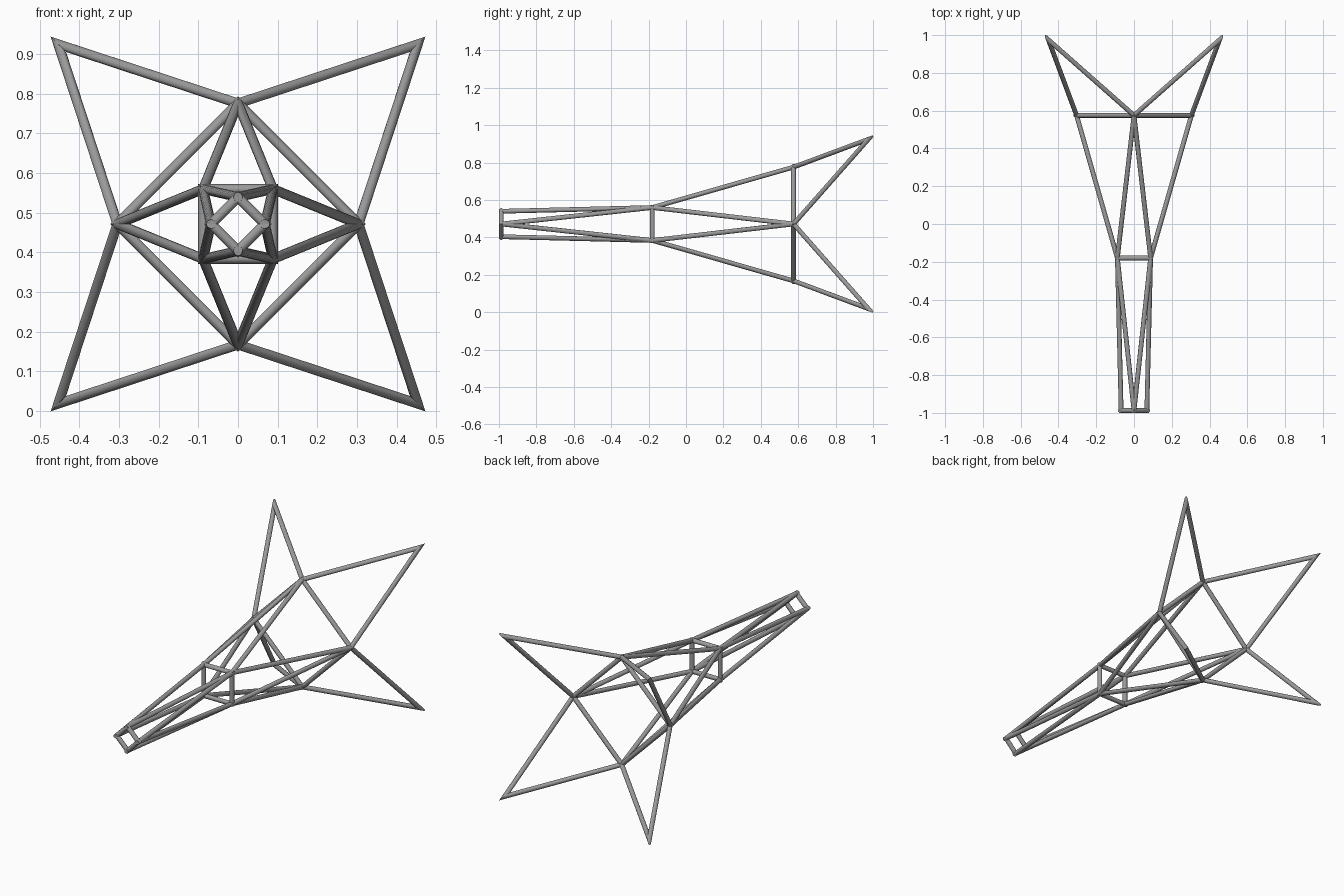
import bpy
import bmesh
from math import radians, sin, cos
from mathutils import Vector

cube = bpy.data.objects.get("Cube")
if cube:
    bpy.data.objects.remove(cube, do_unlink=True)

RADIUS = 0.0125
SIDES = 16
CENTRE = Vector((0, 0, 0.4715))
FORWARD = Vector((0, 1, 0))

grey = bpy.data.materials.new("tube_grey")
grey.use_nodes = True
grey.diffuse_color = (0.33, 0.33, 0.33, 1)
grey.node_tree.nodes["Principled BSDF"].inputs["Base Color"].default_value = (0.33, 0.33, 0.33, 1)


def node(station, angle):
    """Joint on a station (distance from the long axis, y) at an angle."""
    dist, y = station
    a = radians(angle)
    return Vector((dist * cos(a), y, dist * sin(a)))


def add_strut(bm, a, b, ext_a, ext_b):
    """Tube from a to b, mitred at both joints along planes through the long axis."""
    d = (b - a).normalized()
    start, end = a - d * ext_a, b + d * ext_b
    tube = bmesh.new()
    bmesh.ops.create_cone(tube, cap_ends=True, segments=SIDES, radius1=RADIUS,
                          radius2=RADIUS, depth=(end - start).length)
    bmesh.ops.rotate(tube, verts=tube.verts, matrix=d.to_track_quat('Z', 'Y').to_matrix())
    bmesh.ops.translate(tube, verts=tube.verts, vec=(start + end) / 2)
    for joint in (a, b):
        normal = FORWARD.cross(joint).normalized()
        if normal.dot((a + b) / 2) > 0:
            normal.negate()
        bmesh.ops.bisect_plane(tube, geom=tube.verts[:] + tube.edges[:] + tube.faces[:],
                               plane_co=(0, 0, 0), plane_no=normal, clear_outer=True)
        rim = [e for e in tube.edges if e.is_boundary]
        if rim:
            bmesh.ops.holes_fill(tube, edges=rim, sides=0)
    bmesh.ops.recalc_face_normals(tube, faces=tube.faces)
    part = bpy.data.meshes.new("strut")
    tube.to_mesh(part)
    tube.free()
    bm.from_mesh(part)
    bpy.data.meshes.remove(part)


def finish(name, bm):
    mesh = bpy.data.meshes.new(name)
    bm.to_mesh(mesh)
    bm.free()
    mesh.materials.append(grey)
    obj = bpy.data.objects.new(name, mesh)
    obj.location = CENTRE
    bpy.context.collection.objects.link(obj)
    bpy.ops.object.select_all(action='DESELECT')
    obj.select_set(True)
    bpy.context.view_layer.objects.active = obj
    bpy.ops.object.shade_smooth_by_angle(angle=radians(30))


def ring(name, station, turn):
    """Square frame of four mitred tubes."""
    bm = bmesh.new()
    for k in range(4):
        angle = turn + 90 * k
        add_strut(bm, node(station, angle), node(station, angle + 90), 0.02, 0.02)
    finish(name, bm)


def zigzag(name, axis_station, corner_station, ext_axis, ext_corner):
    """Eight struts joining a diamond station to the square station beside it."""
    bm = bmesh.new()
    for k in range(4):
        for side in (-45, 45):
            add_strut(bm, node(axis_station, 90 * k), node(corner_station, 90 * k + side),
                      ext_axis, ext_corner)
    finish(name, bm)


# Stations along the body: distance of the joints from the long axis, and y
ROOT2 = 2 ** 0.5
nose = (0.068, -0.9875)
waist = (0.088 * ROOT2, -0.18)
tail = (0.304, 0.575)
tips = (0.453 * ROOT2, 0.975)

# Square frames
ring("nose_ring", nose, 0)
ring("waist_ring", waist, 45)
ring("tail_ring", tail, 0)

# Long struts and swept fins
zigzag("nose_struts", nose, waist, 0.012, 0.01)
zigzag("body_struts", tail, waist, 0.01, 0.01)
zigzag("fin_struts", tail, tips, 0.006, 0.05)
